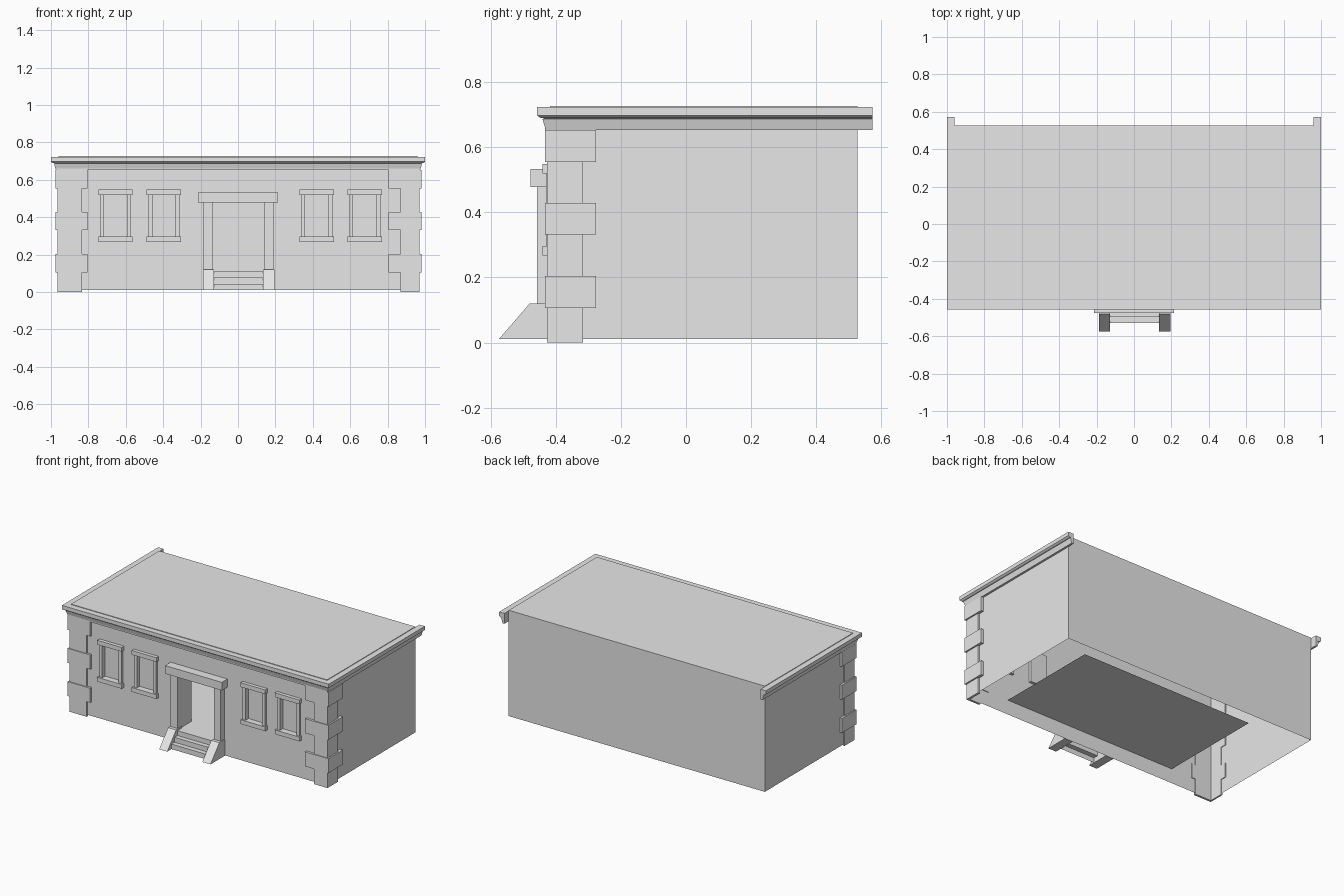
import bpy, bmesh

cube = bpy.data.objects.get("Cube")
if cube:
    bpy.data.objects.remove(cube, do_unlink=True)

# Single stone colour
stone = bpy.data.materials.new("stone_grey")
stone.use_nodes = True
stone.diffuse_color = (0.8, 0.8, 0.8, 1)
stone.node_tree.nodes["Principled BSDF"].inputs["Base Color"].default_value = (0.8, 0.8, 0.8, 1)

# Main dimensions
WX, FRONT, BACK = 0.96, -0.417, 0.527
BASE, ROOF, FLOOR = 0.01, 0.727, 0.11


def finish(name, bm, solid=True):
    if solid:
        bmesh.ops.recalc_face_normals(bm, faces=bm.faces)
    mesh = bpy.data.meshes.new(name)
    bm.to_mesh(mesh)
    bm.free()
    mesh.materials.append(stone)
    obj = bpy.data.objects.new(name, mesh)
    bpy.context.collection.objects.link(obj)
    return obj


def quad(bm, *pts):
    bm.faces.new([bm.verts.new(p) for p in pts])


def prism(name, outline, place, lo, hi):
    """Extrude a 2D outline; place(a, b, t) maps it into space."""
    bm = bmesh.new()
    ends = [[bm.verts.new(place(a, b, t)) for a, b in outline] for t in (lo, hi)]
    for ring in ends:
        bm.faces.new(ring)
    n = len(outline)
    for i in range(n):
        j = (i + 1) % n
        bm.faces.new((ends[0][i], ends[0][j], ends[1][j], ends[1][i]))
    return finish(name, bm)


def box(name, x0, x1, y0, y1, z0, z1):
    outline = [(x0, y0), (x1, y0), (x1, y1), (x0, y1)]
    return prism(name, outline, lambda a, b, t: (a, b, t), z0, z1)


# Openings: x range, z range, recess depth, has pane
WINDOWS = (-0.655, -0.396, 0.42, 0.677)
openings = [(c - 0.062, c + 0.062, 0.297, 0.519, 0.018, True) for c in WINDOWS]
openings.append((-0.135, 0.14, FLOOR, 0.478, 0.11, False))

# Front wall with openings cut out
bm = bmesh.new()
xs = sorted({-WX, WX} | {v for o in openings for v in o[:2]})
zs = sorted({BASE, ROOF} | {v for o in openings for v in o[2:4]})
for x0, x1 in zip(xs, xs[1:]):
    for z0, z1 in zip(zs, zs[1:]):
        cx, cz = (x0 + x1) / 2, (z0 + z1) / 2
        if not any(o[0] < cx < o[1] and o[2] < cz < o[3] for o in openings):
            quad(bm, (x0, FRONT, z0), (x1, FRONT, z0), (x1, FRONT, z1), (x0, FRONT, z1))
for x0, x1, z0, z1, depth, pane in openings:
    f, b = FRONT, FRONT + depth
    quad(bm, (x0, f, z0), (x0, f, z1), (x0, b, z1), (x0, b, z0))
    quad(bm, (x1, f, z0), (x1, b, z0), (x1, b, z1), (x1, f, z1))
    quad(bm, (x0, f, z1), (x1, f, z1), (x1, b, z1), (x0, b, z1))
    if pane:
        quad(bm, (x0, f, z0), (x0, b, z0), (x1, b, z0), (x1, f, z0))
        quad(bm, (x0, b, z0), (x1, b, z0), (x1, b, z1), (x0, b, z1))
bmesh.ops.remove_doubles(bm, verts=bm.verts, dist=0.0001)
finish("front_wall", bm, False)

# Side walls, back wall and roof, open underneath
bm = bmesh.new()
quad(bm, (-WX, BACK, BASE), (-WX, FRONT, BASE), (-WX, FRONT, ROOF), (-WX, BACK, ROOF))
quad(bm, (WX, FRONT, BASE), (WX, BACK, BASE), (WX, BACK, ROOF), (WX, FRONT, ROOF))
quad(bm, (WX, BACK, BASE), (-WX, BACK, BASE), (-WX, BACK, ROOF), (WX, BACK, ROOF))
quad(bm, (-WX, FRONT, ROOF), (WX, FRONT, ROOF), (WX, BACK, ROOF), (-WX, BACK, ROOF))
bmesh.ops.remove_doubles(bm, verts=bm.verts, dist=0.0001)
finish("walls_and_roof", bm, False)

# Interior floor
bm = bmesh.new()
quad(bm, (-0.65, FRONT, FLOOR), (0.65, FRONT, FLOOR), (0.65, 0.31, FLOOR), (-0.65, 0.31, FLOOR))
finish("floor", bm, False)

# Frieze and cornice swept around the front and both sides
profile = [(0, 0.653), (0.014, 0.653), (0.024, 0.687), (0.014, 0.688),
           (0.03, 0.69), (0.04, 0.697), (0.04, 0.723), (0, 0.723)]
bm = bmesh.new()
rings = []
for sx, at_back in ((-1, True), (-1, False), (1, False), (1, True)):
    rings.append([bm.verts.new((sx * (WX + o), 0.573 if at_back else FRONT - o, z))
                  for o, z in profile])
for r, s in zip(rings, rings[1:]):
    for i in range(len(profile)):
        j = (i + 1) % len(profile)
        bm.faces.new((r[i], r[j], s[j], s[i]))
bm.faces.new(rings[0])
bm.faces.new(rings[-1])
finish("cornice", bm)


# L-shaped corner stones wrapping the front corners
def corner_stone(name, side, outer, inner, front, back, z0, z1):
    outline = [(outer, front), (outer, back), (WX - 0.005, back),
               (WX - 0.005, FRONT + 0.005), (inner, FRONT + 0.005), (inner, front)]
    prism(name, outline, lambda a, b, t: (side * a, b, t), z0, z1)


for side, label, narrow_outer, narrow_inner, wide_outer in (
        (-1, "right", 0.966, 0.835, 0.975), (1, "left", 0.97, 0.87, 0.98)):
    corner_stone(label + "_corner_strip", side, narrow_outer, narrow_inner,
                 -0.427, -0.317, 0.0, 0.6)
    for i, z in enumerate((0.106, 0.331, 0.555)):
        corner_stone(f"{label}_corner_stone_{i + 1}", side, wide_outer, 0.805,
                     -0.433, -0.277, z, z + 0.098)

# Plain band joining the top corner stones under the cornice
box("front_band", -0.97, 0.97, -0.433, FRONT, 0.653, 0.66)

# Window surrounds
for i, c in enumerate(WINDOWS):
    n = f"window_{i + 1}"
    box(n + "_lintel", c - 0.092, c + 0.092, -0.441, FRONT, 0.519, 0.548)
    box(n + "_sill", c - 0.092, c + 0.092, -0.441, FRONT, 0.268, 0.297)
    for s, label in ((-1, "right"), (1, "left")):
        x0, x1 = sorted((c + s * 0.062, c + s * 0.084))
        box(f"{n}_{label}_jamb", x0, x1, -0.43, FRONT, 0.297, 0.519)

# Door surround
box("door_lintel", -0.213, 0.213, -0.477, FRONT, 0.478, 0.533)
box("door_right_pilaster", -0.185, -0.135, -0.457, FRONT, FLOOR, 0.478)
box("door_left_pilaster", 0.14, 0.19, -0.457, FRONT, FLOOR, 0.478)

# Sloping stair cheeks
cheek = [(-0.575, BASE), (-0.48, 0.12), (FRONT, 0.12), (FRONT, BASE)]
for label, x0, x1 in (("right", -0.188, -0.128), ("left", 0.135, 0.196)):
    prism(label + "_stair_cheek", cheek, lambda a, b, t: (t, a, b), x0, x1)

# Steps as one folded sheet
steps = [(-0.53, BASE), (-0.53, 0.044), (-0.497, 0.044), (-0.497, 0.077),
         (-0.465, 0.077), (-0.465, FLOOR), (FRONT, FLOOR)]
bm = bmesh.new()
for (ya, za), (yb, zb) in zip(steps, steps[1:]):
    quad(bm, (-0.128, ya, za), (0.135, ya, za), (0.135, yb, zb), (-0.128, yb, zb))
bmesh.ops.remove_doubles(bm, verts=bm.verts, dist=0.0001)
finish("steps", bm, False)
